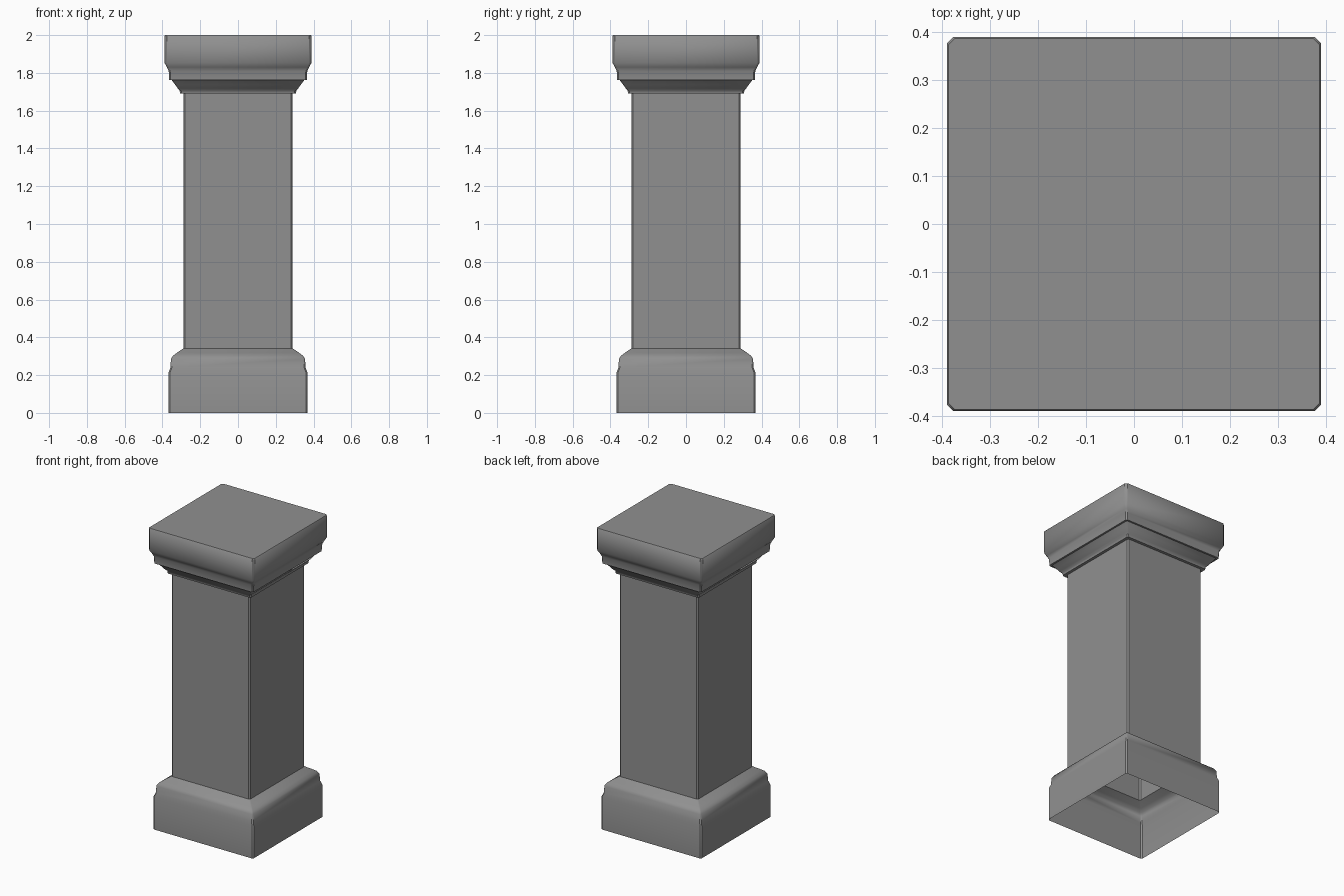
import bpy, bmesh, math

if "Cube" in bpy.data.objects:
    bpy.data.objects.remove(bpy.data.objects["Cube"])

stone = bpy.data.materials.new("grey stone")
stone.diffuse_color = (0.28, 0.28, 0.28, 1)
stone.use_nodes = True
stone.node_tree.nodes["Principled BSDF"].inputs["Base Color"].default_value = stone.diffuse_color


def ring(bm, r, z, c):
    """Square outline of half width r with corners cut by c."""
    k = r - c
    pts = [(k, -r), (r, -k), (r, k), (k, r), (-k, r), (-r, k), (-r, -k), (-k, -r)]
    return [bm.verts.new((x, y, z)) for x, y in pts]


def moulding(name, profile, cap=False):
    """Sweep a (half width, height, corner cut) profile round a square."""
    bm = bmesh.new()
    rings = [ring(bm, *p) for p in profile]
    for a, b in zip(rings, rings[1:]):
        for i in range(8):
            j = (i + 1) % 8
            bm.faces.new((a[i], a[j], b[j], b[i]))
    if cap:
        bm.faces.new(rings[-1])
    me = bpy.data.meshes.new(name)
    bm.to_mesh(me)
    bm.free()
    ob = bpy.data.objects.new(name, me)
    bpy.context.collection.objects.link(ob)
    me.materials.append(stone)
    bpy.ops.object.select_all(action='DESELECT')
    ob.select_set(True)
    bpy.context.view_layer.objects.active = ob
    bpy.ops.object.shade_smooth_by_angle(angle=math.radians(40))
    return ob


C = 0.008
# hollow, open-bottomed plinth with a rounded shoulder
moulding("plinth", [(0.367, 0, C), (0.367, 0.215, C), (0.358, 0.24, C),
                    (0.355, 0.285, C), (0.345, 0.302, C), (0.325, 0.317, C),
                    (0.288, 0.342, C)])
# plain square shaft
moulding("shaft", [(0.288, 0.342, C), (0.288, 1.69, C)])
# stepped capital with a flared underside and a flat top
moulding("capital", [(0.288, 1.69, C), (0.307, 1.69, C), (0.309, 1.708, C),
                     (0.319, 1.718, C), (0.333, 1.738, C), (0.352, 1.763, C),
                     (0.364, 1.763, C), (0.367, 1.81, C), (0.376, 1.83, 0.01),
                     (0.389, 1.853, 0.013), (0.389, 1.995, 0.013),
                     (0.386, 2.0, 0.013)], cap=True)
